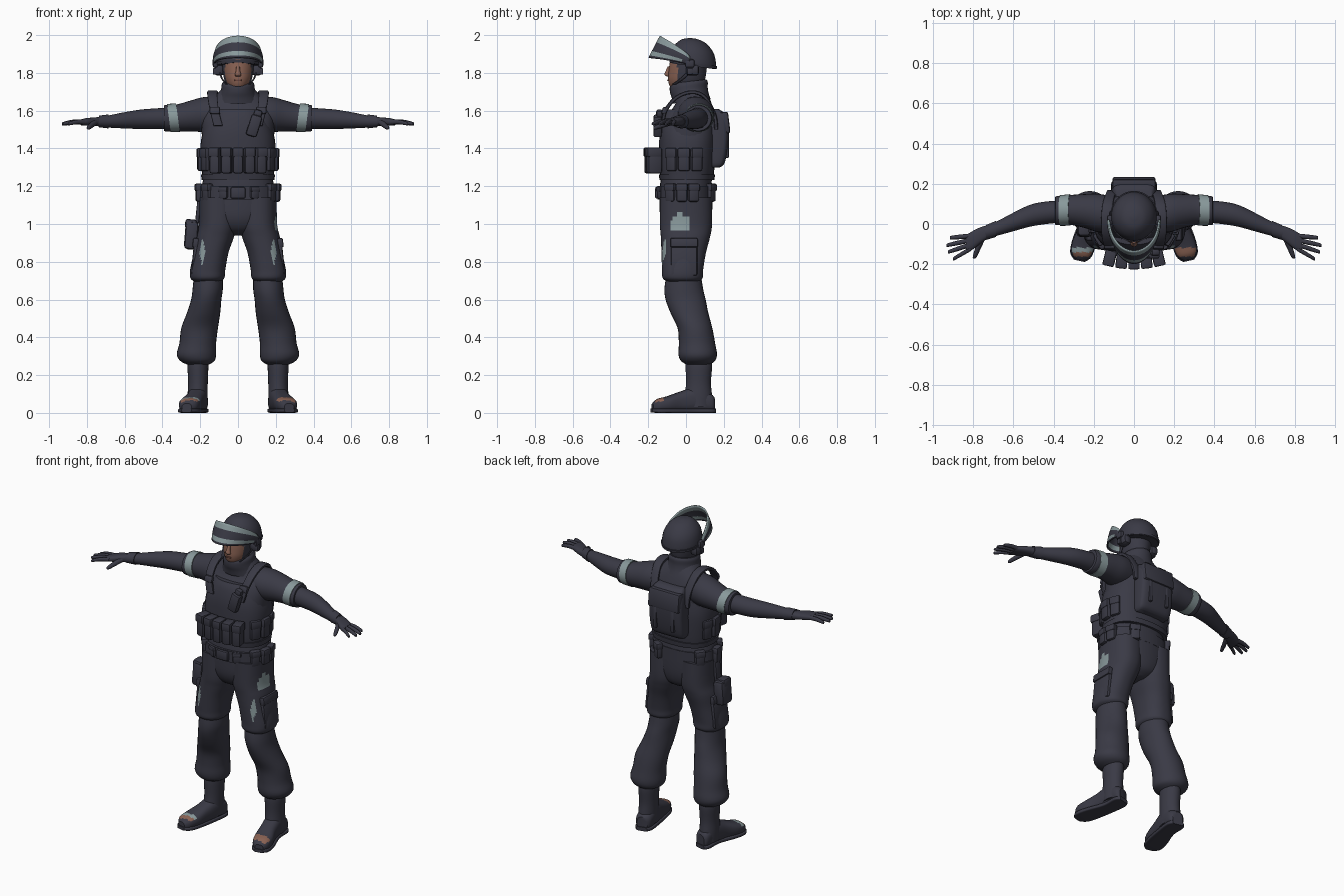
import bpy, bmesh, math
from mathutils import Vector, Matrix


def material(name, rgb):
    m = bpy.data.materials.new(name)
    m.diffuse_color = (*rgb, 1)
    return m


DARK = material("dark navy cloth", (0.042, 0.042, 0.060))
GREY = material("reflective grey", (0.25, 0.32, 0.33))
SKIN = material("skin", (0.25, 0.12, 0.085))
LIP = material("lips", (0.16, 0.065, 0.05))
X, Y, Z = Vector((1, 0, 0)), Vector((0, 1, 0)), Vector((0, 0, 1))


def finish(name, bm, mats, rule=None):
    bmesh.ops.recalc_face_normals(bm, faces=bm.faces)
    bm.normal_update()
    if rule:
        for f in bm.faces:
            f.material_index = rule(f.calc_center_median(), f.normal)
    me = bpy.data.meshes.new(name)
    bm.to_mesh(me)
    bm.free()
    for m in mats:
        me.materials.append(m)
    ob = bpy.data.objects.new(name, me)
    bpy.context.collection.objects.link(ob)
    bpy.ops.object.select_all(action='DESELECT')
    ob.select_set(True)
    bpy.context.view_layer.objects.active = ob
    bpy.ops.object.shade_smooth_by_angle(angle=math.radians(40))
    return ob


def smooth_rings(r, sub):
    # Catmull-Rom interpolation between rings
    out = []
    for i in range(len(r) - 1):
        p0, p1, p2, p3 = r[max(i - 1, 0)], r[i], r[i + 1], r[min(i + 2, len(r) - 1)]
        for k in range(sub):
            t = k / sub
            out.append([0.5 * (2 * b + (c - a) * t + (2 * a - 5 * b + 4 * c - d) * t * t
                               + (3 * b - a - 3 * c + d) * t ** 3)
                        for a, b, c, d in zip(p0, p1, p2, p3)])
    return out + [list(r[-1])]


def loft(name, rings, u=X, v=Y, mats=(DARK,), s=1, p=2.0, n=28, sub=4, rule=None):
    # rings: (x, y, z, half size along u, half size along v); v=None follows the path
    rings = smooth_rings(rings, sub)
    bm = bmesh.new()
    loops = []
    for i, (x, y, z, a, b) in enumerate(rings):
        vv = v
        if vv is None:
            q, w = rings[max(i - 1, 0)], rings[min(i + 1, len(rings) - 1)]
            vv = (Vector(w[:3]) - Vector(q[:3])).cross(u).normalized()
        loop = []
        for k in range(n):
            t = 2 * math.pi * k / n
            c, d = math.cos(t), math.sin(t)
            c = math.copysign(abs(c) ** (2 / p), c)
            d = math.copysign(abs(d) ** (2 / p), d)
            co = Vector((x, y, z)) + u * (a * c) + vv * (b * d)
            loop.append(bm.verts.new((co.x * s, co.y, co.z)))
        loops.append(loop)
    for A, B in zip(loops, loops[1:]):
        for k in range(n):
            bm.faces.new((A[k], A[(k + 1) % n], B[(k + 1) % n], B[k]))
    bm.faces.new(loops[0])
    bm.faces.new(loops[-1])
    return finish(name, bm, mats, rule)


def box(name, loc, size, mat=DARK, rz=0.0, rx=0.0, ry=0.0, bevel=0.012):
    bm = bmesh.new()
    bmesh.ops.create_cube(bm, size=1, matrix=Matrix.Diagonal((*size, 1)))
    bmesh.ops.bevel(bm, geom=bm.edges[:], offset=min(bevel, min(size) * 0.4), segments=2,
                    profile=0.5, affect='EDGES')
    bm.transform(Matrix.Translation(loc) @ Matrix.Rotation(rz, 4, 'Z')
                 @ Matrix.Rotation(ry, 4, 'Y') @ Matrix.Rotation(rx, 4, 'X'))
    return finish(name, bm, (mat,))


def around(name, degrees, a, b, z, size):
    # pouches set round an ellipse, each facing outward
    for deg in degrees:
        t = math.radians(deg)
        loc = Vector((a * math.sin(t), -b * math.cos(t), z))
        box(name, loc, size, rz=t)
        out = Vector((math.sin(t), -math.cos(t), 0)) * 0.004
        box(name + "_flap", loc + out + Z * size[2] * 0.3,
            (size[0] + .004, size[1], size[2] * .42), rz=t, bevel=.008)


# torso, vest, collar, pelvis and belt
loft("torso", [(0, .005, 1.2, .172, .13), (0, .01, 1.4, .187, .135), (0, .015, 1.5, .193, .135),
               (0, .03, 1.58, .195, .12), (0, .04, 1.64, .165, .095), (0, .035, 1.69, .11, .08),
               (0, .02, 1.73, .075, .07)], p=2.3)
loft("vest", [(0, .005, 1.235, .186, .138), (0, .005, 1.3, .194, .146), (0, .008, 1.42, .198, .15),
              (0, .01, 1.5, .182, .148), (0, .018, 1.57, .15, .14), (0, .022, 1.605, .135, .125)], p=2.5)
loft("vest_hem", [(0, .005, 1.232, .193, .145), (0, .005, 1.262, .196, .149)], p=2.5, sub=1)
loft("collar", [(0, .03, 1.65, .115, .1), (0, .022, 1.68, .1, .098), (0, .015, 1.71, .09, .1),
                (0, .015, 1.74, .086, .1), (0, .018, 1.755, .076, .09)], v=Vector((0, 1, .12)))
loft("pelvis", [(0, 0, 1.25, .18, .132), (0, 0, 1.2, .192, .138), (0, 0, 1.12, .203, .14),
                (0, 0, 1.03, .185, .135), (0, .005, .97, .12, .11), (0, .01, .94, .04, .06)], p=2.2)
loft("belt", [(0, -.005, 1.13, .204, .146), (0, -.005, 1.2, .204, .146)], p=2.3, sub=1)
box("belt_buckle", (0, -.152, 1.165), (.08, .025, .06))

# pouches
for x in (-.118, -.059, 0, .059, .118):
    y = -.183 + 1.1 * x * x
    box("front_pouch", (x, y, 1.335), (.054, .076, .135), rz=x * 2)
    box("front_pouch_flap", (x + x * .03, y - .003, 1.38), (.057, .078, .05), rz=x * 2, bevel=.008)
around("side_pouch", (-112, -86, -60, 60, 86, 112), .19, .14, 1.34, (.062, .05, .12))
around("belt_pouch", (-128, -85, -52, 58, 82, 105, 150), .205, .15, 1.165, (.058, .04, .095))
around("small_belt_pouch", (-22, 25), .205, .148, 1.165, (.05, .03, .065))

# shoulder straps and radio
for s in (1, -1):
    loft("shoulder_strap", [(.105, -.125, 1.52, .024, .01), (.125, -.108, 1.6, .024, .01),
                            (.135, -.05, 1.67, .026, .01), (.135, .03, 1.698, .028, .01),
                            (.13, .1, 1.672, .026, .01), (.115, .15, 1.58, .024, .01),
                            (.11, .16, 1.5, .024, .01)], v=None, s=s, p=4, n=16)
    box("strap_buckle", (.122 * s, -.115, 1.6), (.056, .024, .04), rx=-.3)
box("radio", (.085, -.15, 1.52), (.06, .045, .115), ry=.3)
box("radio_top", (.105, -.14, 1.585), (.045, .035, .04), ry=.3)

# back pack with flap
loft("back_pack", [(0, .15, 1.30, .1, .03), (0, .155, 1.325, .112, .05), (0, .165, 1.42, .115, .058),
                   (0, .167, 1.52, .113, .058), (0, .155, 1.585, .105, .048), (0, .14, 1.61, .09, .03)], p=5)
box("back_pack_flap", (0, .2, 1.535), (.215, .058, .115), rx=.12)
for s in (1, -1):
    box("back_pack_strap", (s * .06, .205, 1.42), (.022, .045, .14), bevel=.006)


# legs
def thigh_rule(c, nrm):
    hip = c.x > 0 and nrm.x > .5 and c.z > .97 and \
        ((c.y + .03) / .053) ** 2 + max(0, (c.z - 1.0) / .055) ** 2 < 1
    seam = nrm.y < -.2 and abs(c.z - .855) < .068 and \
        abs(abs(c.x) - .188) < .016 * (1 - abs(c.z - .855) / .09)
    return 1 if hip or seam else 0


def toe_rule(c, nrm):
    if nrm.z < .55 or not -.162 < c.y < -.118:
        return 0
    return 2 if c.x < 0 and c.y > -.14 else 1


for s in (1, -1):
    loft("thigh", [(.105, 0, 1.14, .1, .138), (.107, 0, 1.0, .1, .138), (.122, -.003, .93, .1, .13),
                   (.142, -.012, .85, .092, .118), (.16, -.018, .76, .093, .109),
                   (.162, -.018, .715, .09, .106), (.162, -.015, .695, .07, .085)],
         s=s, p=2.3, n=64, sub=7, mats=(DARK, GREY), rule=thigh_rule)
    box("cargo_pocket", (.226 * s, -.01, .82), (.03, .14, .19), ry=-.1 * s)
    box("cargo_pocket_flap", (.222 * s, -.01, .9), (.035, .145, .05), ry=-.14 * s, bevel=.008)
    loft("lower_leg", [(.157, -.012, .74, .075, .09), (.16, -.012, .66, .08, .102),
                       (.168, -.002, .6, .08, .106), (.182, .018, .53, .088, .1),
                       (.203, .047, .45, .097, .092), (.213, .058, .37, .097, .096),
                       (.22, .062, .31, .104, .102), (.215, .063, .275, .09, .09),
                       (.212, .065, .255, .055, .06)], s=s)
    # boots
    loft("boot_shaft", [(.21, .068, .28, .05, .066), (.212, .068, .245, .055, .07),
                        (.212, .066, .16, .052, .066), (.214, .066, .09, .053, .072),
                        (.214, .066, .03, .052, .074)], s=s)
    loft("boot_foot", [(.203, .147, .045, .032, .04), (.206, .125, .054, .048, .05),
                       (.214, .05, .07, .052, .066), (.23, -.03, .058, .052, .055),
                       (.25, -.1, .046, .058, .042), (.264, -.15, .04, .05, .034),
                       (.271, -.178, .03, .026, .02)], u=Vector((.97, .22, 0)), v=Z, s=s, p=2.6,
         sub=6, mats=(DARK, SKIN, GREY), rule=toe_rule)
    loft("boot_sole", [(.203, .152, .012, .034, .012), (.207, .12, .012, .053, .012),
                       (.215, .03, .012, .05, .012), (.245, -.08, .012, .06, .012),
                       (.264, -.15, .012, .055, .012), (.272, -.183, .013, .028, .01)],
         u=Vector((.97, .22, 0)), v=Z, s=s, p=5)

    # arms
    loft("sleeve", [(.1, .045, 1.585, .09, .09), (.18, .055, 1.58, .095, .092), (.25, .065, 1.572, .083, .082),
                    (.32, .07, 1.562, .074, .072), (.385, .066, 1.56, .072, .07), (.392, .065, 1.56, .06, .058)],
         u=Y, v=Z, s=s)
    loft("arm_band", [(.318, .07, 1.563, .078, .076), (.366, .067, 1.561, .0765, .0745)],
         u=Y, v=Vector((.13, 0, 1)), s=s, sub=1, mats=(GREY,))
    loft("forearm", [(.37, .062, 1.56, .055, .056), (.45, .054, 1.557, .056, .054), (.52, .04, 1.554, .054, .051),
                     (.6, .01, 1.549, .046, .043), (.68, -.022, 1.543, .036, .033), (.74, -.043, 1.542, .032, .025)],
         u=Y, v=Z, s=s)
    loft("glove_cuff", [(.685, -.024, 1.543, .04, .037), (.735, -.042, 1.543, .037, .031)], u=Y, v=Z, s=s, sub=1)
    loft("palm", [(.72, -.036, 1.542, .032, .026), (.76, -.055, 1.542, .04, .022),
                  (.8, -.08, 1.541, .046, .02), (.835, -.098, 1.538, .042, .015)], u=Y, v=Z, s=s, p=2.5)
    for base, tip in (((.82, -.06), (.91, -.068)), ((.825, -.083), (.926, -.105)),
                      ((.82, -.105), (.92, -.138)), ((.81, -.122), (.895, -.172))):
        mx, my = (base[0] + tip[0]) / 2, (base[1] + tip[1]) / 2
        loft("finger", [(*base, 1.54, .012, .013), (mx, my, 1.54, .0115, .012),
                        (*tip, 1.531, .009, .009), (tip[0] + .004, tip[1] - .002, 1.53, .004, .004)],
             u=Y, v=Z, s=s, n=12)
    loft("thumb", [(.755, -.075, 1.54, .016, .016), (.775, -.12, 1.524, .014, .014),
                   (.79, -.16, 1.511, .011, .011), (.794, -.172, 1.507, .005, .005)], u=X, v=Z, s=s, n=12)

# thigh holster
box("holster", (-.247, -.015, .94), (.07, .1, .15), ry=.08, bevel=.02)
box("holster_grip", (-.25, -.02, 1.0), (.06, .075, .05), ry=.08)
box("holster_strap", (-.212, -.01, 1.06), (.02, .05, .14), ry=.1, bevel=.006)

# head with face
loft("head", [(0, .01, 1.69, .055, .065), (0, .002, 1.73, .06, .088), (0, .003, 1.765, .073, .098),
              (0, .007, 1.8, .08, .1), (0, .012, 1.84, .084, .1), (0, .02, 1.89, .084, .1)],
     n=48, mats=(DARK, SKIN), rule=lambda c, nrm: int(c.y < -.045 and c.z > 1.725))
loft("nose", [(0, -.088, 1.835, .009, .008), (0, -.096, 1.81, .011, .012),
              (0, -.1, 1.79, .017, .014), (0, -.092, 1.78, .01, .008)], mats=(SKIN,), n=14)
box("mouth", (0, -.0955, 1.761), (.036, .008, .009), LIP, bevel=.003)

# helmet
TILT = Vector((0, 1, -.13))
loft("helmet", [(0, .038, 1.835, .112, .12), (0, .038, 1.865, .113, .121), (0, .038, 1.91, .104, .112),
                (0, .038, 1.945, .084, .09), (0, .038, 1.972, .052, .056), (0, .038, 1.983, .012, .012)],
     v=TILT, n=36)
loft("helmet_rim", [(0, .038, 1.838, .116, .125), (0, .038, 1.852, .118, .127)], v=TILT, sub=1, n=36)
for s in (1, -1):
    box("visor_pivot", (s * .12, .02, 1.85), (.028, .05, .045))
    box("ear_guard", (s * .1, .035, 1.815), (.05, .07, .06), bevel=.018)
    box("side_clip", (s * .122, .02, 1.808), (.022, .03, .035), bevel=.006)
    loft("chin_strap", [(.097, .02, 1.81, .012, .005), (.085, -.02, 1.77, .012, .005),
                        (.06, -.065, 1.738, .012, .005)], u=Y, v=X, s=s, n=10)

# raised visor: a curved shell with grey bands
bm = bmesh.new()
ROWS, COLS = 10, 32
grid = []
for i in range(ROWS + 1):
    t = i / ROWS
    row = []
    for k in range(COLS + 1):
        a = math.pi * (k / COLS - .5)
        c = math.cos(a)
        yf, zf, zs = -.135 - .06 * t, 1.995 - .115 * t, 1.885 - .04 * t
        row.append(bm.verts.new(((.122 + .008 * math.sin(math.pi * t)) * math.sin(a),
                                 .02 + (yf - .02) * c, zs + (zf - zs) * c ** .8 if c > 1e-6 else zs)))
    grid.append(row)
for i in range(ROWS):
    for k in range(COLS):
        f = bm.faces.new((grid[i][k], grid[i][k + 1], grid[i + 1][k + 1], grid[i + 1][k]))
        edge = k < 2 or k > COLS - 3
        f.material_index = 1 if i < 3 or i in (7, 8) and not edge else 0
visor = finish("visor", bm, (DARK, GREY))
mod = visor.modifiers.new("thickness", 'SOLIDIFY')
mod.thickness = .008
mod.offset = 0
